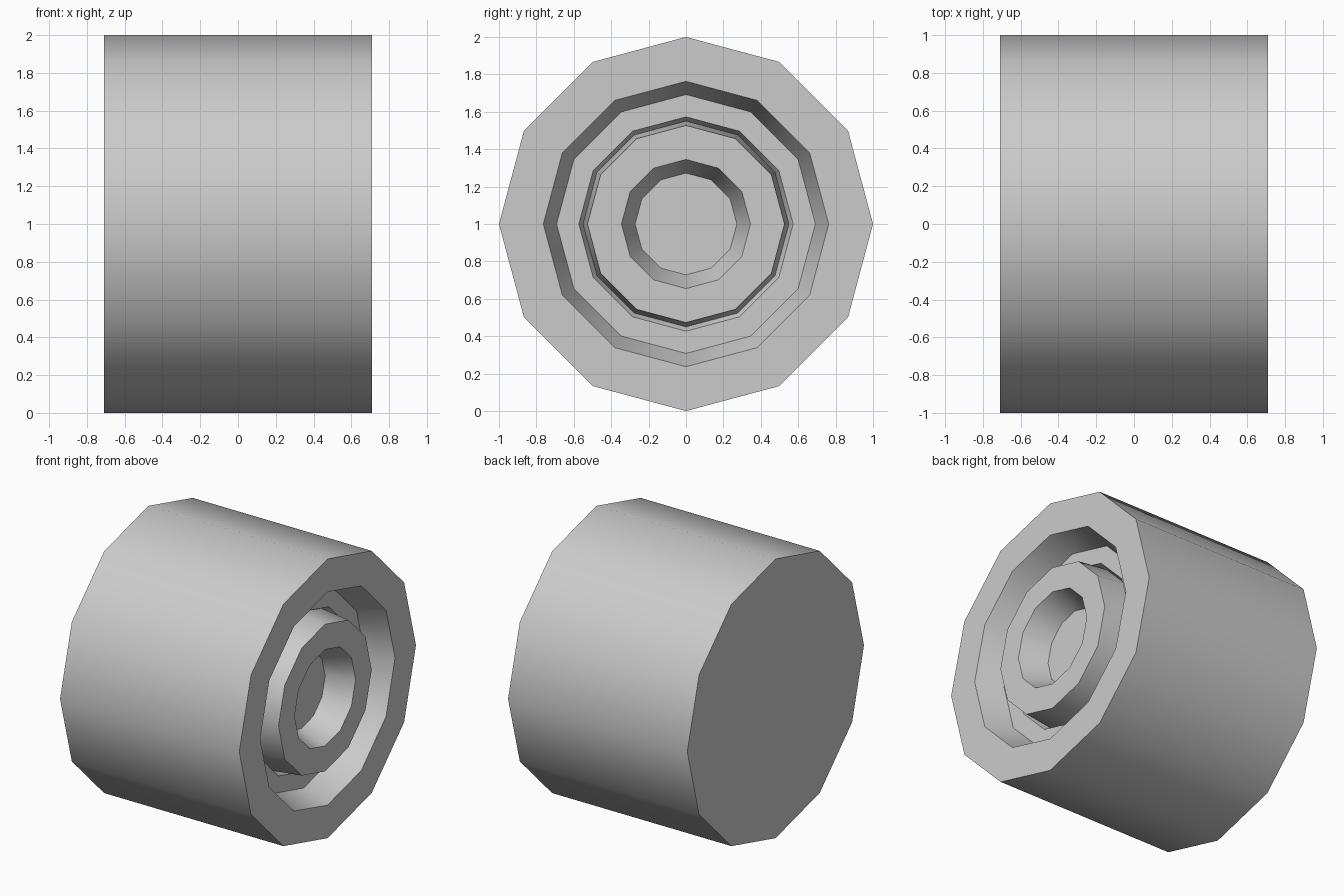
import bpy, bmesh, math
from mathutils import Vector

SIDES = 12
HALF = 0.71      # half the length along x
AXIS_Z = 1.0     # height of the axis

cube = bpy.data.objects.get("Cube")
if cube:
    bpy.data.objects.remove(cube, do_unlink=True)

grey = bpy.data.materials.new("light_grey")
grey.use_nodes = True
grey.diffuse_color = (0.6, 0.6, 0.6, 1)
bsdf = next(n for n in grey.node_tree.nodes if n.type == 'BSDF_PRINCIPLED')
bsdf.inputs["Base Color"].default_value = grey.diffuse_color


def lathe(name, profile):
    """Spin a profile of (x, radius) points around the x axis."""
    bm = bmesh.new()
    verts = [bm.verts.new((x, 0, r)) for x, r in profile]
    edges = [bm.edges.new(pair) for pair in zip(verts, verts[1:])]
    bmesh.ops.spin(bm, geom=verts + edges, cent=Vector(), axis=Vector((1, 0, 0)),
                   angle=math.tau, steps=SIDES, use_duplicate=False)
    bmesh.ops.remove_doubles(bm, verts=bm.verts, dist=0.0005)
    bmesh.ops.recalc_face_normals(bm, faces=bm.faces)
    mesh = bpy.data.meshes.new(name)
    bm.to_mesh(mesh)
    bm.free()
    mesh.materials.append(grey)
    obj = bpy.data.objects.new(name, mesh)
    obj.location.z = AXIS_Z
    bpy.context.collection.objects.link(obj)
    bpy.ops.object.select_all(action='DESELECT')
    obj.select_set(True)
    bpy.context.view_layer.objects.active = obj
    bpy.ops.object.shade_smooth_by_angle(angle=math.radians(40))
    return obj


FLOOR = HALF - 0.19              # recess floor
GROOVE = (FLOOR - 0.05, 0.55)    # bottom of the narrow groove
FACE = HALF - 0.02               # hub face

# Solid drum with a tapered recess in its left end
lathe("drum", [(-HALF, 0), (-HALF, 1), (HALF, 1), (HALF, 0.763),
               (FLOOR, 0.692), (FLOOR, 0.573), GROOVE])

# Raised hub with a tapered blind hole
lathe("hub", [GROOVE, (FACE, 0.527), (FACE, 0.345),
              (FACE - 0.19, 0.272), (FACE - 0.19, 0)])
